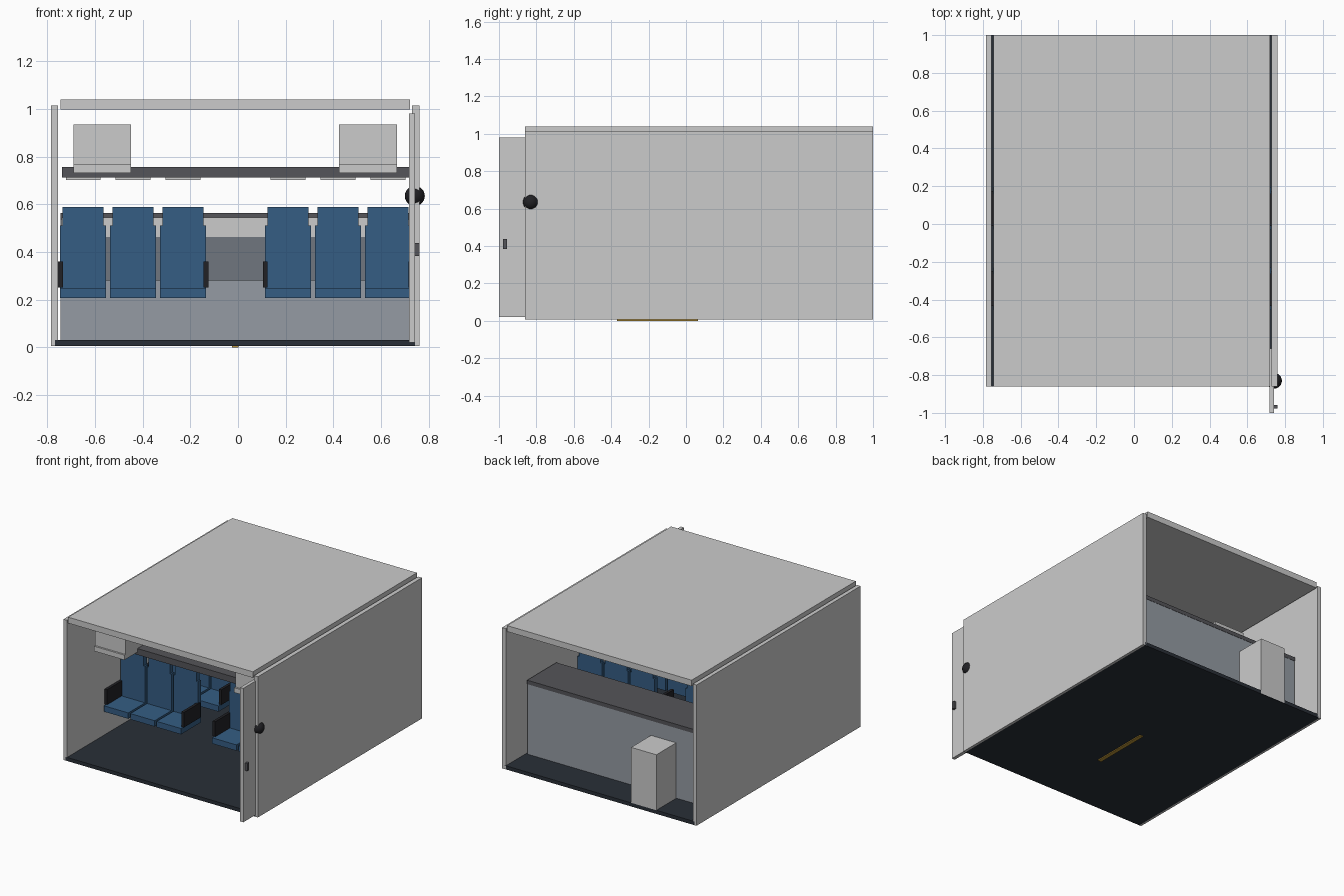
import bpy

if "Cube" in bpy.data.objects:
    bpy.data.objects.remove(bpy.data.objects["Cube"])

def mat(name, r, g, b):
    m = bpy.data.materials.new(name)
    m.diffuse_color = (r, g, b, 1)
    m.use_nodes = True
    m.node_tree.nodes["Principled BSDF"].inputs["Base Color"].default_value = m.diffuse_color
    return m

BLUE = mat("seat_blue", 0.035, 0.11, 0.23)
DARK = mat("floor_dark", 0.022, 0.028, 0.038)
BLACK = mat("black", 0.015, 0.015, 0.018)
TRIM = mat("trim_grey", 0.09, 0.09, 0.1)
PANEL = mat("panel_grey", 0.3, 0.33, 0.37)
SLATE = mat("slate", 0.16, 0.18, 0.21)
YELLOW = mat("strip_yellow", 0.5, 0.3, 0.04)

def box(name, x, y, z, m=None, bevel=0):
    """Box from (min, max) ranges on each axis."""
    bpy.ops.mesh.primitive_cube_add(size=1, location=[sum(r) / 2 for r in (x, y, z)])
    o = bpy.context.object
    o.name = name
    o.scale = [r[1] - r[0] for r in (x, y, z)]
    bpy.ops.object.transform_apply(location=False, rotation=False, scale=True)
    if m:
        o.data.materials.append(m)
    return o

def profile(name, pts, y, m):
    """Front-facing outline in x/z, extruded along y."""
    n = len(pts)
    verts = [(px, yy, pz) for yy in y for px, pz in pts]
    faces = [list(range(n)), list(range(2 * n - 1, n - 1, -1))]
    faces += [(i, i + n, (i + 1) % n + n, (i + 1) % n) for i in range(n)]
    me = bpy.data.meshes.new(name)
    me.from_pydata(verts, [], faces)
    me.materials.append(m)
    o = bpy.data.objects.new(name, me)
    bpy.context.collection.objects.link(o)
    return o

# Shell
LEN = (-0.86, 1.0)
box("floor", (-0.767, 0.742), LEN, (0.006, 0.032), DARK)
box("left_wall", (-0.783, -0.754), LEN, (0.006, 1.015))
box("right_wall", (0.729, 0.76), LEN, (0.006, 1.015))
box("ceiling", (-0.745, 0.72), LEN, (0.997, 1.04))
box("floor_strip", (-0.025, 0.003), (-0.37, 0.065), (0, 0.012), YELLOW)

# Door with round window and handle
box("door", (0.717, 0.742), (-1.0, -0.66), (0.02, 0.98))
box("door_handle", (0.74, 0.76), (-0.978, -0.958), (0.383, 0.438), TRIM)
bpy.ops.mesh.primitive_uv_sphere_add(segments=24, ring_count=12, radius=0.042,
                                     location=(0.741, -0.83, 0.635))
knob = bpy.context.object
knob.name = "door_window"
knob.data.materials.append(BLACK)
bpy.ops.object.shade_smooth_by_angle()

# Rear counter and service cart
box("rear_counter", (-0.745, 0.718), (0.446, 0.773), (0.008, 0.537), PANEL)
box("counter_top", (-0.745, 0.718), (0.443, 0.775), (0.535, 0.563), TRIM)
box("counter_dark_panel", (-0.74, 0.715), (0.436, 0.447), (0.28, 0.462), SLATE)
box("counter_light_panel", (-0.74, 0.715), (0.436, 0.447), (0.462, 0.545))
box("service_cart", (-0.465, -0.265), (0.775, 1.0), (0.01, 0.43))

# Two rows of triple seats on each side of the aisle
HALF, PITCH = 0.0965, 0.2095
for row, y0 in enumerate((-0.455, -0.03)):
    for side, centre in (("left", -0.4395), ("right", 0.419)):
        for i in (-1, 0, 1):
            cx = centre + i * PITCH
            tag = f"{side}_{row}_{i + 1}"
            box("seat_cushion_" + tag, (cx - HALF, cx + HALF),
                (y0, y0 + 0.225), (0.208, 0.25), BLUE)
            half = [(HALF, 0.25), (HALF, 0.512), (0.086, 0.512), (0.086, 0.588)]
            pts = [(cx + a, z) for a, z in half] + [(cx - a, z) for a, z in reversed(half)]
            profile("seat_back_" + tag, pts, (y0 + 0.19, y0 + 0.225), BLUE)
            # Reading light under the shelf
            box("reading_light_" + tag, (cx - 0.073, cx + 0.073),
                (y0 + 0.08, y0 + 0.16), (0.702, 0.714))
        for s in (-1, 1):
            ax = centre + s * (PITCH + HALF - 0.001)
            box(f"armrest_{side}_{row}_{s}", (ax - 0.01, ax + 0.01),
                (y0 + 0.02, y0 + 0.205), (0.252, 0.36), BLACK)

# Overhead shelf and luggage bins
box("overhead_shelf", (-0.737, 0.718), (-0.5, 0.3), (0.712, 0.757), TRIM)
for side, x in (("left", (-0.69, -0.448)), ("right", (0.423, 0.666))):
    box("bin_" + side, x, (-0.635, 0.31), (0.762, 0.935))
    box("bin_tray_" + side, x, (-0.648, 0.31), (0.731, 0.766))
